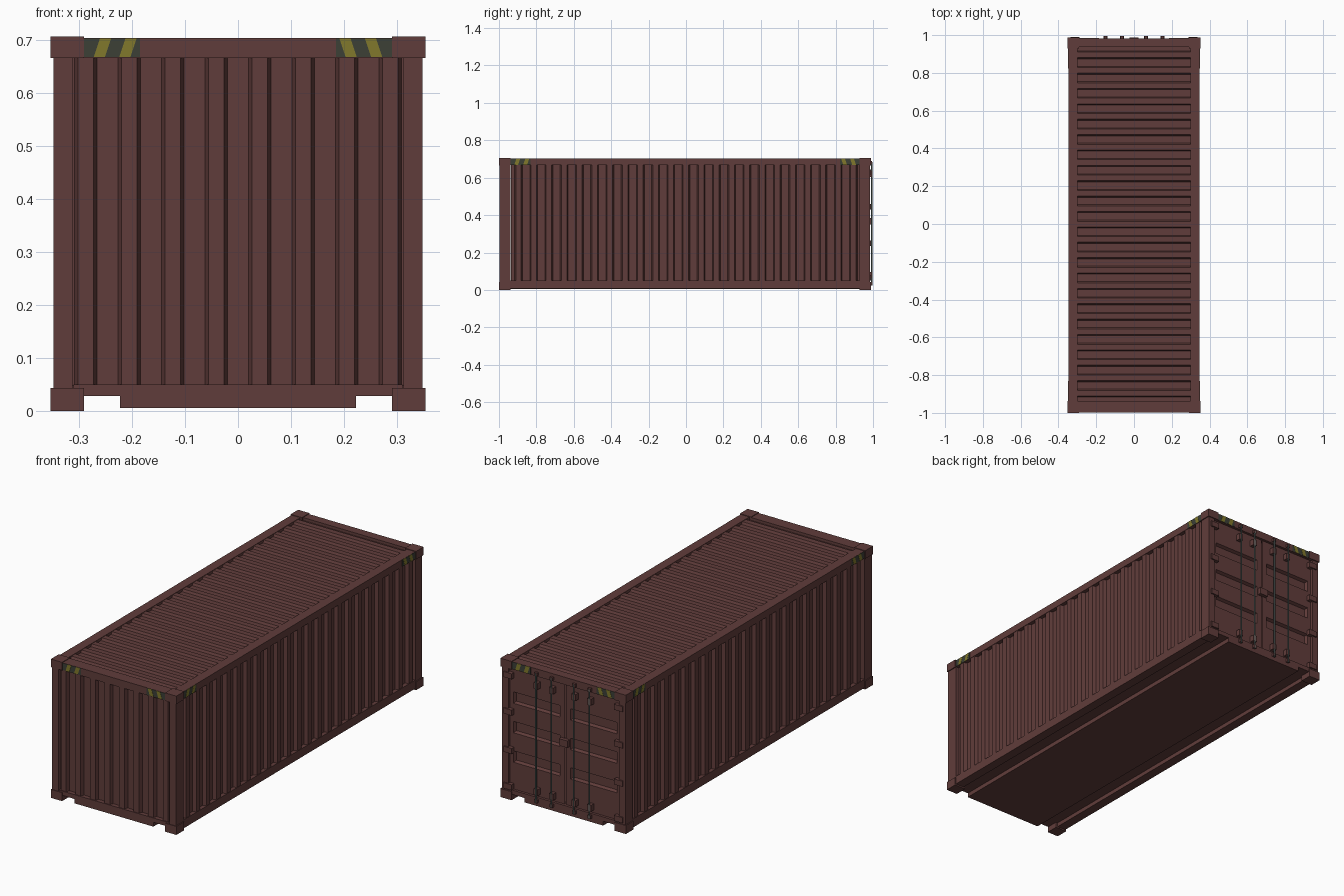
import bpy, bmesh
from mathutils import Vector

if "Cube" in bpy.data.objects:
    bpy.data.objects.remove(bpy.data.objects["Cube"])


def material(name, rgb):
    m = bpy.data.materials.new(name)
    m.diffuse_color = (*rgb, 1)
    m.use_nodes = True
    m.node_tree.nodes["Principled BSDF"].inputs["Base Color"].default_value = m.diffuse_color
    return m


RED = material("rust_red_paint", (0.118, 0.046, 0.043))
DARK = material("dark_marking", (0.045, 0.05, 0.037))
YELLOW = material("yellow_marking", (0.22, 0.19, 0.025))
STEEL = material("grey_green_steel", (0.10, 0.14, 0.13))


def finish(name, bm, mat):
    me = bpy.data.meshes.new(name)
    bm.to_mesh(me)
    bm.free()
    me.materials.append(mat)
    ob = bpy.data.objects.new(name, me)
    bpy.context.collection.objects.link(ob)
    return ob


def box(name, x, y, z, mat=RED):
    bm = bmesh.new()
    bmesh.ops.create_cube(bm, size=1)
    for v in bm.verts:
        v.co = [a + (b - a) * (c + 0.5) for (a, b), c in zip((x, y, z), v.co)]
    return finish(name, bm, mat)


def span(s, a, b):
    """Range a..b mirrored to side s."""
    return (min(s * a, s * b), max(s * a, s * b))


def sheet(name, start, count, period, v0, v1, depth, place, outward):
    """Corrugated sheet: place(u, d, v) puts profile position, depth and width in space."""
    prof = [(start, depth)]
    for k in range(count):
        c = start + k * period
        prof += [(c + .24 * period, depth), (c + .32 * period, 0),
                 (c + .68 * period, 0), (c + .76 * period, depth)]
    prof.append((start + count * period, depth))
    bm = bmesh.new()
    rows = [[bm.verts.new(place(u, d, v)) for v in (v0, v1)] for u, d in prof]
    for a, b in zip(rows, rows[1:]):
        bm.faces.new((a[0], a[1], b[1], b[0]))
    bm.normal_update()
    if sum((f.normal.dot(Vector(outward)) for f in bm.faces)) < 0:
        bmesh.ops.reverse_faces(bm, faces=bm.faces[:])
    return finish(name, bm, RED)


FRONT, BACK = -0.997, 0.983

# Corner castings and posts
for sx in (-1, 1):
    for y0, y1, end in ((-1, -0.937, "front"), (0.928, 0.988, "back")):
        for z0, z1, lvl in ((0, 0.043, "lower"), (0.665, 0.706, "upper")):
            box(f"{lvl}_{end}_corner_casting", span(sx, 0.29, 0.353), (y0, y1), (z0, z1))
        box(f"{end}_corner_post", span(sx, 0.312, 0.348),
            (max(y0, FRONT), min(y1, BACK)), (0.04, 0.67))
    # Long rails
    box("top_side_rail", span(sx, 0.30, 0.348), (-0.96, 0.95), (0.667, 0.703))
    box("bottom_side_rail", span(sx, 0.30, 0.348), (-0.96, 0.95), (0.007, 0.05))

# End rails
for y0, y1, end in ((FRONT, -0.937, "front"), (0.937, BACK, "back")):
    box(f"{end}_top_rail", (-0.31, 0.31), (y0, y1), (0.665, 0.703))
    box(f"{end}_bottom_rail", (-0.31, 0.31), (y0, y1), (0.028, 0.05))

# Floor and lower slab
box("floor", (-0.31, 0.31), (-0.94, 0.94), (0.028, 0.048))
box("underfloor_slab", (-0.222, 0.222), (FRONT, BACK), (0.006, 0.03))

# Corrugated walls and roof
for s in (-1, 1):
    sheet("side_wall", -0.9362, 23, 0.0814, 0.048, 0.668, 0.018,
          lambda u, d, v: (s * (0.346 - d), u, v), (s, 0, 0))
sheet("front_wall", -0.3276, 8, 0.0819, 0.048, 0.668, 0.018,
      lambda u, d, v: (u, -0.993 + d, v), (0, -1, 0))
sheet("roof", -0.9362, 23, 0.0814, -0.302, 0.302, 0.012,
      lambda u, d, v: (v, u, 0.701 - d), (0, 0, 1))

# Doors with three tapered recessed bands each
DOOR_Y = 0.970
box("door_backing", (-0.312, 0.312), (0.945, 0.95), (0.045, 0.67))
for s in (-1, 1):
    bm = bmesh.new()
    xs = [0.003, 0.03, 0.292, 0.312]
    zs = [0.05] + [c + o for c in (0.215, 0.365, 0.515) for o in (-0.029, 0.029)] + [0.665]
    grid = [[bm.verts.new((s * x, DOOR_Y, z)) for z in zs] for x in xs]
    grooves = []
    for i in range(len(xs) - 1):
        for j in range(len(zs) - 1):
            f = bm.faces.new((grid[i][j], grid[i][j + 1], grid[i + 1][j + 1], grid[i + 1][j]))
            f.normal_update()
            if f.normal.y < 0:
                f.normal_flip()
            if i == 1 and j in (1, 3, 5):
                grooves.append(f)
    bm.normal_update()
    bmesh.ops.inset_individual(bm, faces=grooves, thickness=0.010, depth=-0.015)
    finish("door", bm, RED)
    # Hinges
    for z in (0.065, 0.25, 0.445, 0.63):
        box("door_hinge", span(s, 0.288, 0.335), (0.965, 0.990), (z - 0.014, z + 0.014))
    # Locking rods with guides
    for x in (0.063, 0.15):
        bm = bmesh.new()
        bmesh.ops.create_cone(bm, cap_ends=True, segments=8, radius1=0.004,
                              radius2=0.004, depth=0.66)
        bmesh.ops.translate(bm, vec=(s * x, 0.992, 0.355), verts=bm.verts[:])
        finish("locking_rod", bm, STEEL)
        for z in (0.08, 0.62):
            box("rod_guide", (s * x - 0.011, s * x + 0.011), (0.965, 0.994),
                (z - 0.016, z + 0.016))
        for z in (0.034, 0.68):
            box("rod_cam", (s * x - 0.008, s * x + 0.008), (0.965, 0.995),
                (z - 0.008, z + 0.008))
box("door_latch", (-0.024, 0.024), (0.965, 0.988), (0.35, 0.385))


# Hazard markings on the ends of the top rails
def plate(name, pts, place, d, mat):
    bm = bmesh.new()
    f = bm.faces.new([bm.verts.new(place(u, z, 0)) for u, z in pts])
    r = bmesh.ops.extrude_face_region(bm, geom=[f])
    off = Vector(place(0, 0, d)) - Vector(place(0, 0, 0))
    for v in r["geom"]:
        if isinstance(v, bmesh.types.BMVert):
            v.co += off
    bmesh.ops.recalc_face_normals(bm, faces=bm.faces[:])
    finish(name, bm, mat)


def marking(start, direction, place):
    z0, z1 = 0.667, 0.7025

    def quad(a, b, lean):
        pts = ((a, z0), (b, z0), (b + lean, z1), (a + lean, z1))
        return [(start + direction * u, z) for u, z in pts]
    plate("marking_base", quad(0, 0.105, 0), place, 0.001, DARK)
    for a in (0.018, 0.066):
        plate("marking_stripe", quad(a, a + 0.021, 0.012), place, 0.0018, YELLOW)


for s in (-1, 1):
    marking(s * 0.29, -s, lambda u, z, d: (u, FRONT - d, z))
    marking(s * 0.29, -s, lambda u, z, d: (u, BACK + d, z))
    marking(-0.937, 1, lambda u, z, d: (s * (0.348 + d), u, z))
    marking(0.928, -1, lambda u, z, d: (s * (0.348 + d), u, z))
